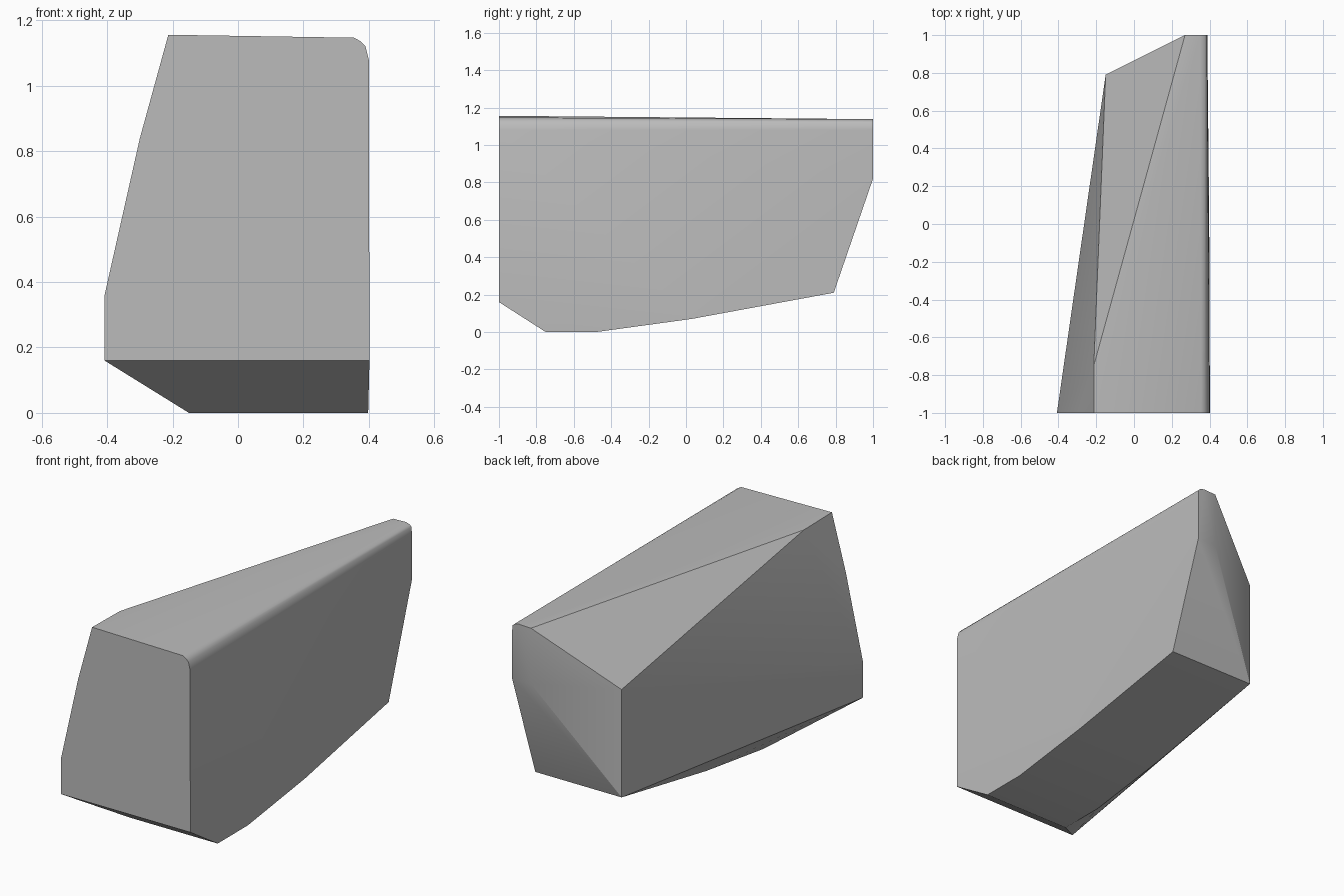
import bpy
import bmesh
import math

# Remove the default cube
default_cube = bpy.data.objects.get("Cube")
if default_cube:
    bpy.data.objects.remove(default_cube, do_unlink=True)


def make_material(name, colour):
    material = bpy.data.materials.new(name)
    material.use_nodes = True
    material.diffuse_color = colour
    shader = next(n for n in material.node_tree.nodes if n.type == 'BSDF_PRINCIPLED')
    shader.inputs["Base Color"].default_value = colour
    return material


def section(y, outline):
    """Place an x, z outline on the plane at the given y."""
    return [(x, y, z) for x, z in outline]


def keel(y, left, right, z):
    """One straight rib across the underside."""
    return [(left, y, z), (right, y, z)]


# Broad front section with a rounded upper shoulder
LEFT, RIGHT, INNER = -0.408, 0.402, -0.15
points = section(-1, [
    (LEFT, 0.16), (LEFT, 0.36), (-0.3, 0.84), (-0.213, 1.156),
    (0.355, 1.147), (0.375, 1.136), (0.39, 1.12), (0.4, 1.08), (RIGHT, 0.16)])

# Narrow rear section with the same shoulder
points += section(1, [
    (0.27, 0.82), (0.27, 1.135), (0.35, 1.138), (0.375, 1.13),
    (0.386, 1.12), (0.388, 1.08), (0.388, 0.82)])

# Upright rear corner of the tapered side, and the bend in its upper edge
points += section(0.79, [(INNER, 0.21), (INNER, 0.82)])
points += section(-0.75, [(-0.213, 1.152)])

# Curved underside from front to back
for y, z in ((-0.75, 0), (-0.48, 0), (0.03, 0.07)):
    points += keel(y, INNER, 0.398, z)
points += keel(0.79, INNER, 0.39, 0.21)

# Wrap the sections in a single closed skin
bm = bmesh.new()
vertices = [bm.verts.new(point) for point in points]
hull = bmesh.ops.convex_hull(bm, input=vertices)
unused = {v for v in hull["geom_interior"] + hull["geom_unused"]
          if isinstance(v, bmesh.types.BMVert)}
bmesh.ops.delete(bm, geom=list(unused), context='VERTS')
bmesh.ops.dissolve_limit(bm, angle_limit=math.radians(0.5),
                         verts=bm.verts, edges=bm.edges)
bmesh.ops.recalc_face_normals(bm, faces=bm.faces)
mesh = bpy.data.meshes.new("tapered_block")
bm.to_mesh(mesh)
bm.free()

block = bpy.data.objects.new("tapered_block", mesh)
bpy.context.collection.objects.link(block)
mesh.materials.append(make_material("plain_grey", (0.5, 0.5, 0.5, 1)))

# Smooth the gentle bends and keep the corners sharp
bpy.ops.object.select_all(action='DESELECT')
block.select_set(True)
bpy.context.view_layer.objects.active = block
bpy.ops.object.shade_smooth_by_angle(angle=math.radians(30))
